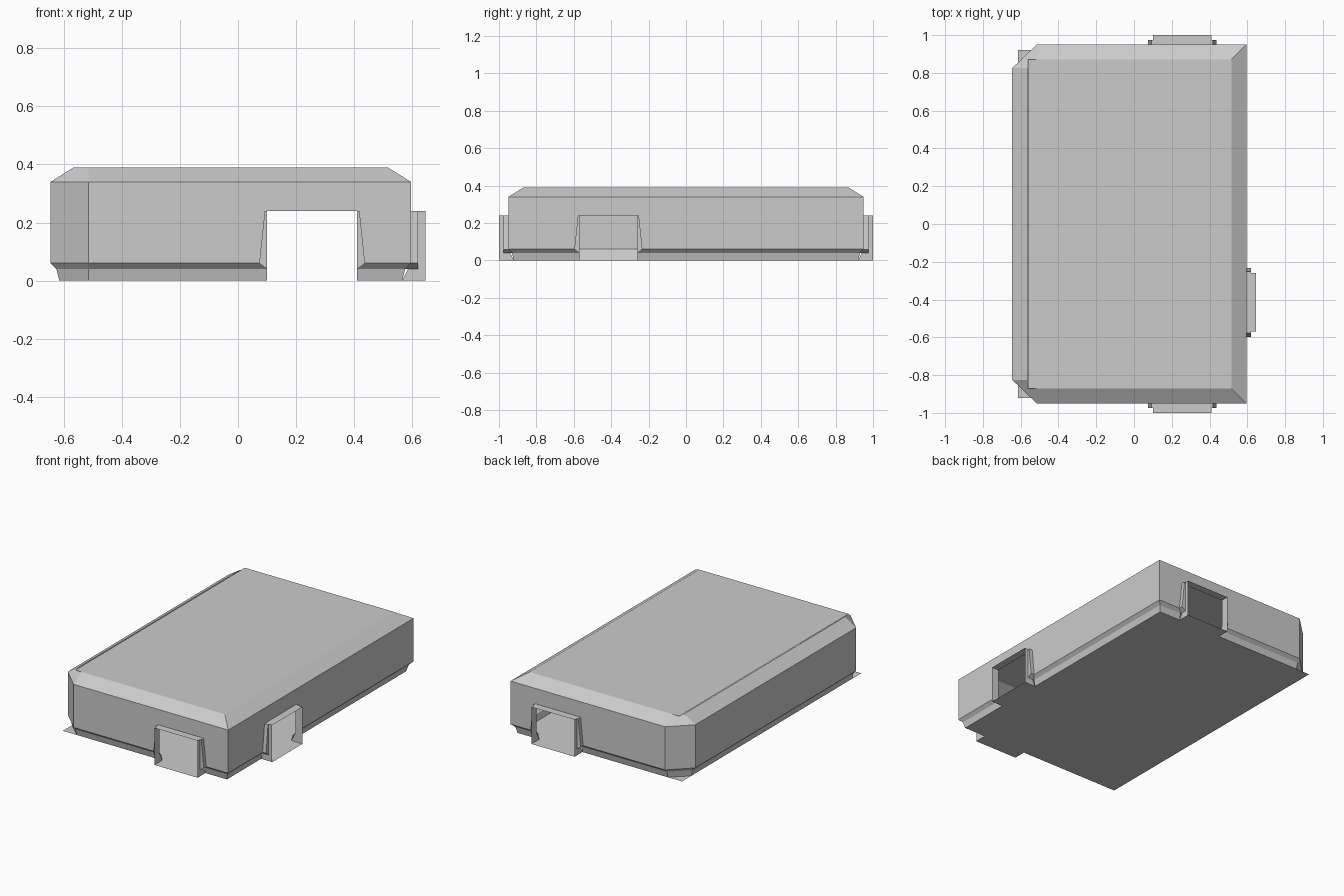
import bpy, bmesh
from mathutils import Vector

if "Cube" in bpy.data.objects:
    bpy.data.objects.remove(bpy.data.objects["Cube"])

LEFT, RIGHT, SIDE = -0.645, 0.595, 0.95      # body limits in x and y
OPEN_TOP = 0.24


def make_object(name, bm):
    bmesh.ops.recalc_face_normals(bm, faces=bm.faces)
    mesh = bpy.data.meshes.new(name)
    bm.to_mesh(mesh)
    bm.free()
    obj = bpy.data.objects.new(name, mesh)
    bpy.context.collection.objects.link(obj)
    return obj


def sheet(bm, points):
    return bm.faces.new([bm.verts.new(p) for p in points])


def rectangle(bm, x0, x1, y0, y1, z):
    f = sheet(bm, [(x0, y0, z), (x1, y0, z), (x1, y1, z), (x0, y1, z)])
    return f


# Outline with two cut corners on the left side, moved inwards by an inset
def outline(inset, z):
    l, r, s = LEFT + inset, RIGHT - inset, SIDE - inset
    return [(r, -s, z), (r, s, z), (-0.515, s, z), (l, 0.825, z),
            (l, -0.825, z), (-0.515, -s, z)]


# Openings: each maps (along, outward, height) to world space
openings = {
    "front": (0.10, 0.41, lambda u, v, z: Vector((u, -SIDE - v, z))),
    "back": (0.10, 0.41, lambda u, v, z: Vector((u, SIDE + v, z))),
    "right": (-0.57, -0.26, lambda u, v, z: Vector((RIGHT + v, u, z))),
}

# Thin wall shell: bottom skirt, undercut, wall and top bevel
bm = bmesh.new()
rings = [[bm.verts.new(p) for p in outline(i, z)]
         for i, z in [(0.03, 0), (0.02, 0.04), (0, 0.06), (0, 0.34), (0.08, 0.39)]]
for low, high in zip(rings, rings[1:]):
    for i in range(6):
        j = (i + 1) % 6
        bm.faces.new([low[i], low[j], high[j], high[i]])

# Cut the three openings out of the walls
for a, b, place in openings.values():
    along = place(1, 0, 0) - place(0, 0, 0)
    out = place(0, 1, 0) - place(0, 0, 0)
    wall = place(0, 0, 0).dot(out)

    def on_side():
        return [f for f in bm.faces
                if all(v.co.dot(out) > wall - 0.05 for v in f.verts)]

    for co, no in [(place(a, 0, 0), along), (place(b, 0, 0), along),
                   (Vector((0, 0, OPEN_TOP)), Vector((0, 0, 1)))]:
        faces = on_side()
        geom = faces + list({e for f in faces for e in f.edges}) \
            + list({v for f in faces for v in f.verts})
        bmesh.ops.bisect_plane(bm, geom=geom, plane_co=co, plane_no=no, dist=1e-5)
    hole = [f for f in on_side()
            if a < f.calc_center_median().dot(along) < b
            and f.calc_center_median().z < OPEN_TOP]
    bmesh.ops.delete(bm, geom=hole, context='FACES')
make_object("wall_shell", bm)

# Square top panel
bm = bmesh.new()
rectangle(bm, LEFT + 0.085, RIGHT - 0.08, -0.87, 0.87, 0.39)
make_object("top_panel", bm)

# Square floor panel, its left corners poke past the cut walls
bm = bmesh.new()
f = rectangle(bm, LEFT + 0.03, RIGHT - 0.03, -0.92, 0.92, 0)
floor = make_object("floor_panel", bm)
floor.data.flip_normals() if floor.data.polygons[0].normal.z > 0 else None

# Thin open sleeves with tapered side flanges around each opening
for side, (a, b, place) in openings.items():
    bm = bmesh.new()
    o, n, m = 0.05, -0.03, 0.025

    def add(*pts):
        sheet(bm, [place(*p) for p in pts])

    add((a, 0, OPEN_TOP), (b, 0, OPEN_TOP), (b, o, OPEN_TOP), (a, o, OPEN_TOP))
    add((a, n, 0), (b, n, 0), (b, o, 0), (a, o, 0))
    for u, d in [(a, -1), (b, 1)]:
        top, low = u + d * 0.008, u + d * 0.027
        add((u, n, 0), (u, o, 0), (u, o, OPEN_TOP), (u, 0, OPEN_TOP), (u, 0, 0.06))
        add((u, m, OPEN_TOP), (top, m, OPEN_TOP), (low, m, 0.06), (u, m, 0.04))
        add((top, 0, OPEN_TOP), (top, m, OPEN_TOP), (low, m, 0.06), (low, 0, 0.06))
        add((low, 0, 0.06), (low, m, 0.06), (u, m, 0.04), (u, -0.02, 0.04))
        add((u, 0, OPEN_TOP), (u, m, OPEN_TOP), (top, m, OPEN_TOP), (top, 0, OPEN_TOP))
    bmesh.ops.remove_doubles(bm, verts=bm.verts, dist=1e-4)
    make_object(side + "_opening_sleeve", bm)
